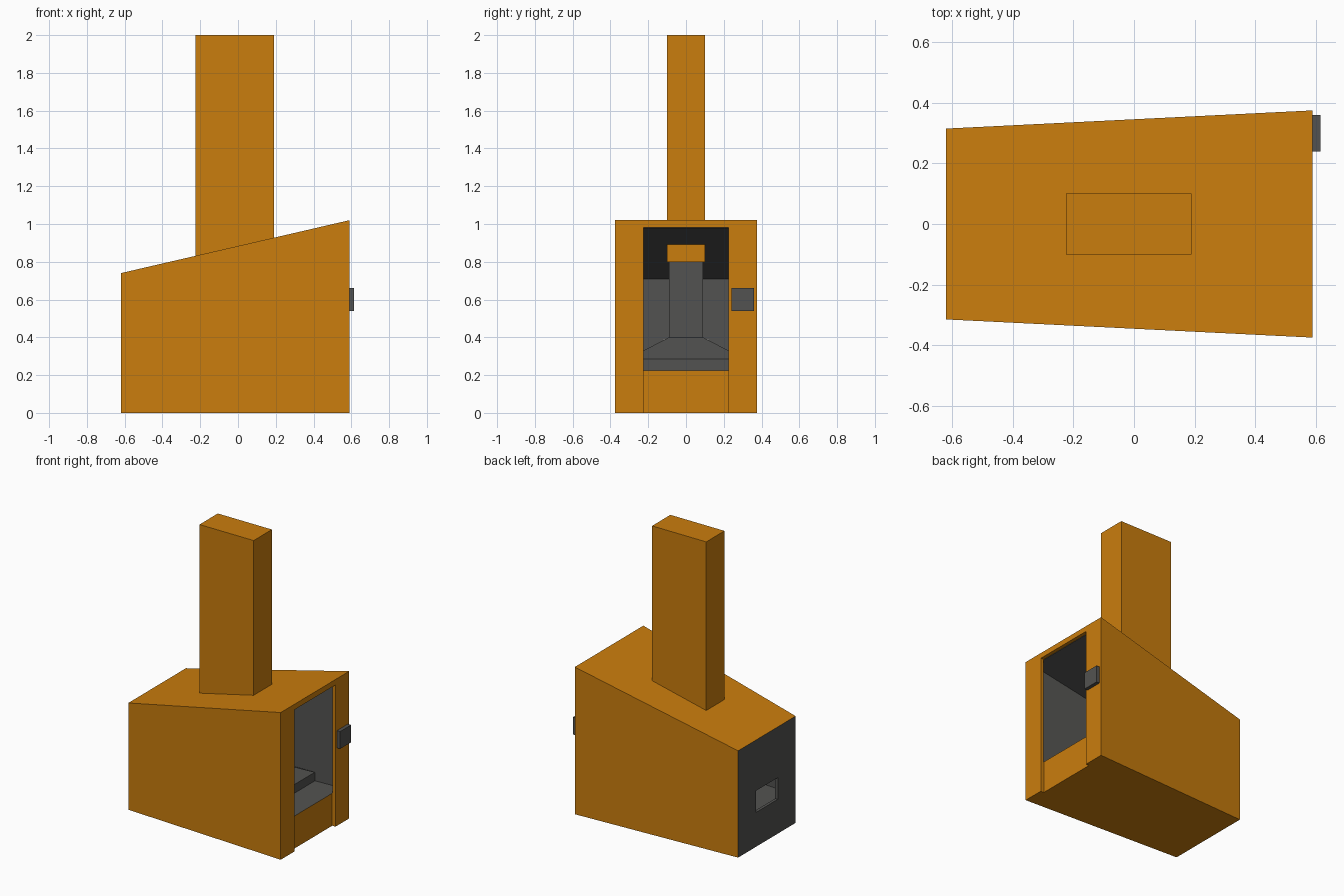
import bpy, bmesh

if "Cube" in bpy.data.objects:
    bpy.data.objects.remove(bpy.data.objects["Cube"])

def material(name, rgb):
    m = bpy.data.materials.new(name)
    m.diffuse_color = (*rgb, 1)
    m.use_nodes = True
    m.node_tree.nodes["Principled BSDF"].inputs["Base Color"].default_value = m.diffuse_color
    return m

ORANGE = material("orange_paint", (0.59, 0.205, 0.004))
GREY = material("dark_grey_metal", (0.086, 0.086, 0.082))

X0, X1 = -0.62, 0.59            # back and door ends of the body

def half(x):                    # body half width along x
    return 0.315 + 0.06 * (x - X0) / (X1 - X0)

def roof(x):                    # body height along x
    return 0.74 + 0.28 * (x - X0) / (X1 - X0)

def loft(name, rings, mats):
    """Closed solid through a list of four-point rings."""
    bm = bmesh.new()
    vs = [[bm.verts.new(p) for p in r] for r in rings]
    bm.faces.new(vs[0])
    bm.faces.new(vs[-1])
    for a, b in zip(vs, vs[1:]):
        for i in range(4):
            j = (i + 1) % 4
            bm.faces.new((a[i], a[j], b[j], b[i]))
    bmesh.ops.recalc_face_normals(bm, faces=bm.faces[:])
    me = bpy.data.meshes.new(name)
    bm.to_mesh(me)
    bm.free()
    for m in mats:
        me.materials.append(m)
    ob = bpy.data.objects.new(name, me)
    bpy.context.collection.objects.link(ob)
    return ob

def rect(x0, x1, y, z, yc=0):
    return [(x0, yc - y, z), (x1, yc - y, z), (x1, yc + y, z), (x0, yc + y, z)]

def box(name, x0, x1, y, z0, z1, mat, yc=0):
    return loft(name, [rect(x0, x1, y, z0, yc), rect(x0, x1, y, z1, yc)], [mat])

def section(x, side, bottom, top):
    y, z = half(x) - side, roof(x) - top
    return [(x, -y, bottom), (x, y, bottom), (x, y, z), (x, -y, z)]

# tapered housing, hollowed, with a doorway and a rear slot
body = loft("housing", [section(x, 0, 0, 0) for x in (X0, X1)], [ORANGE, GREY])
cutters = [
    loft("cavity_cutter", [section(x, 0.05, 0.225, 0.035) for x in (-0.6, 0.567)], [ORANGE]),
    box("doorway_cutter", 0.565, 0.7, 0.225, -0.1, 0.982, ORANGE),
    box("slot_cutter", -0.7, -0.55, 0.12, 0.238, 0.388, ORANGE),
]
for c in cutters:
    c.hide_render = True
    mod = body.modifiers.new(c.name, 'BOOLEAN')
    mod.operation = 'DIFFERENCE'
    mod.solver = 'EXACT'
    mod.object = c
bpy.context.view_layer.update()
deps = bpy.context.evaluated_depsgraph_get()
mesh = bpy.data.meshes.new_from_object(body.evaluated_get(deps))
body.modifiers.clear()
body.data = mesh
for c in cutters:
    bpy.data.objects.remove(c)

# rear end and the inside are metal, the rest is painted
mesh.materials.clear()
mesh.materials.append(ORANGE)
mesh.materials.append(GREY)
for p in mesh.polygons:
    x, y, z = p.center
    inside = (x < 0.568 and z > 0.2 and abs(y) < half(x) - 0.03
              and z < roof(x) - 0.02)
    p.material_index = 1 if inside or x < X0 + 0.025 else 0

# chimney through the roof
box("chimney", -0.225, 0.19, 0.1, 0.80, 2.0, ORANGE)

# fire hood inside: base slab, sloped hood, flue
loft("hood_and_flue", [
    rect(-0.41, 0.37, 0.312, 0.225),
    rect(-0.41, 0.37, 0.312, 0.285),
    rect(-0.215, 0.18, 0.09, 0.40),
    rect(-0.215, 0.18, 0.09, 1.0),
], [GREY])

# control box beside the doorway
box("control_box", 0.585, 0.615, 0.06, 0.54, 0.66, GREY, yc=0.3)
